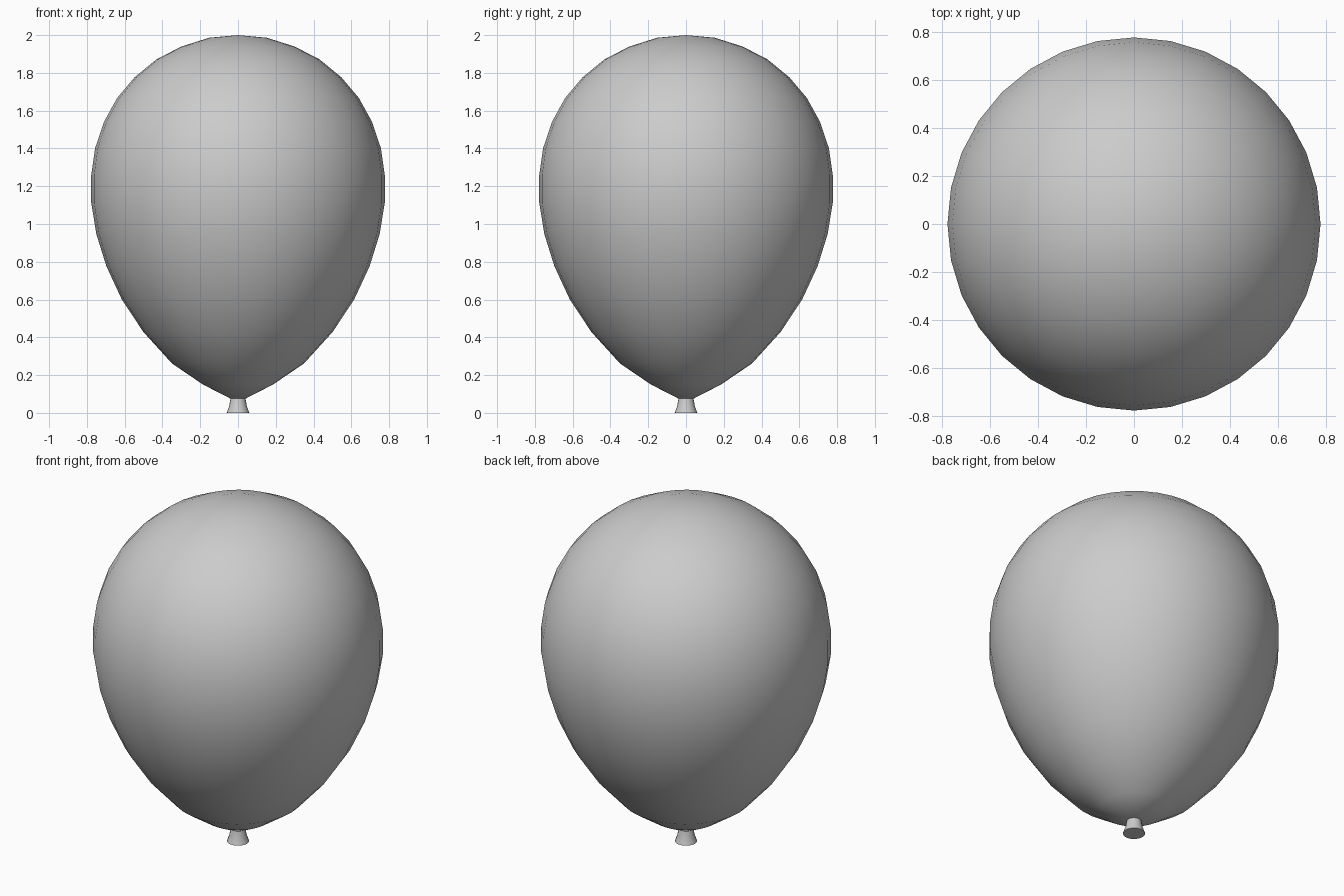
import bpy, bmesh, math

if "Cube" in bpy.data.objects:
    bpy.data.objects.remove(bpy.data.objects["Cube"])

def lathe(name, profile, segments):
    """Revolve (radius, z) points, bottom to top, around z; radius 0 makes a pole."""
    bm = bmesh.new()
    rings = []
    for r, z in profile:
        n = 1 if r == 0 else segments
        rings.append([bm.verts.new((r * math.cos(2 * math.pi * i / segments),
                                    r * math.sin(2 * math.pi * i / segments), z))
                      for i in range(n)])
    for a, b in zip(rings, rings[1:]):
        for i in range(segments):
            j = (i + 1) % segments
            if len(a) == 1:
                bm.faces.new((a[0], b[j], b[i]))
            elif len(b) == 1:
                bm.faces.new((a[i], a[j], b[0]))
            else:
                bm.faces.new((a[i], a[j], b[j], b[i]))
    # flat caps on open ends
    for ring in (rings[0], rings[-1]):
        if len(ring) > 1:
            bm.faces.new(ring)
    bmesh.ops.recalc_face_normals(bm, faces=bm.faces)
    mesh = bpy.data.meshes.new(name)
    bm.to_mesh(mesh)
    bm.free()
    obj = bpy.data.objects.new(name, mesh)
    bpy.context.collection.objects.link(obj)
    bpy.ops.object.select_all(action='DESELECT')
    obj.select_set(True)
    bpy.context.view_layer.objects.active = obj
    bpy.ops.object.shade_smooth_by_angle(angle=math.radians(40))
    return obj

# Inflated body: a sphere drawn out towards the knot
lathe("balloon_body", [
    (0, 0.055), (0.185, 0.15), (0.35, 0.262), (0.50, 0.427), (0.615, 0.60),
    (0.697, 0.777), (0.75, 0.947), (0.777, 1.112), (0.777, 1.26), (0.757, 1.40),
    (0.71, 1.54), (0.64, 1.667), (0.547, 1.777), (0.43, 1.873), (0.298, 1.94),
    (0.153, 1.986), (0, 2.0)], 32)

# Flared knot below the body
lathe("knot", [(0.06, 0), (0.047, 0.035), (0.04, 0.075)], 16)
